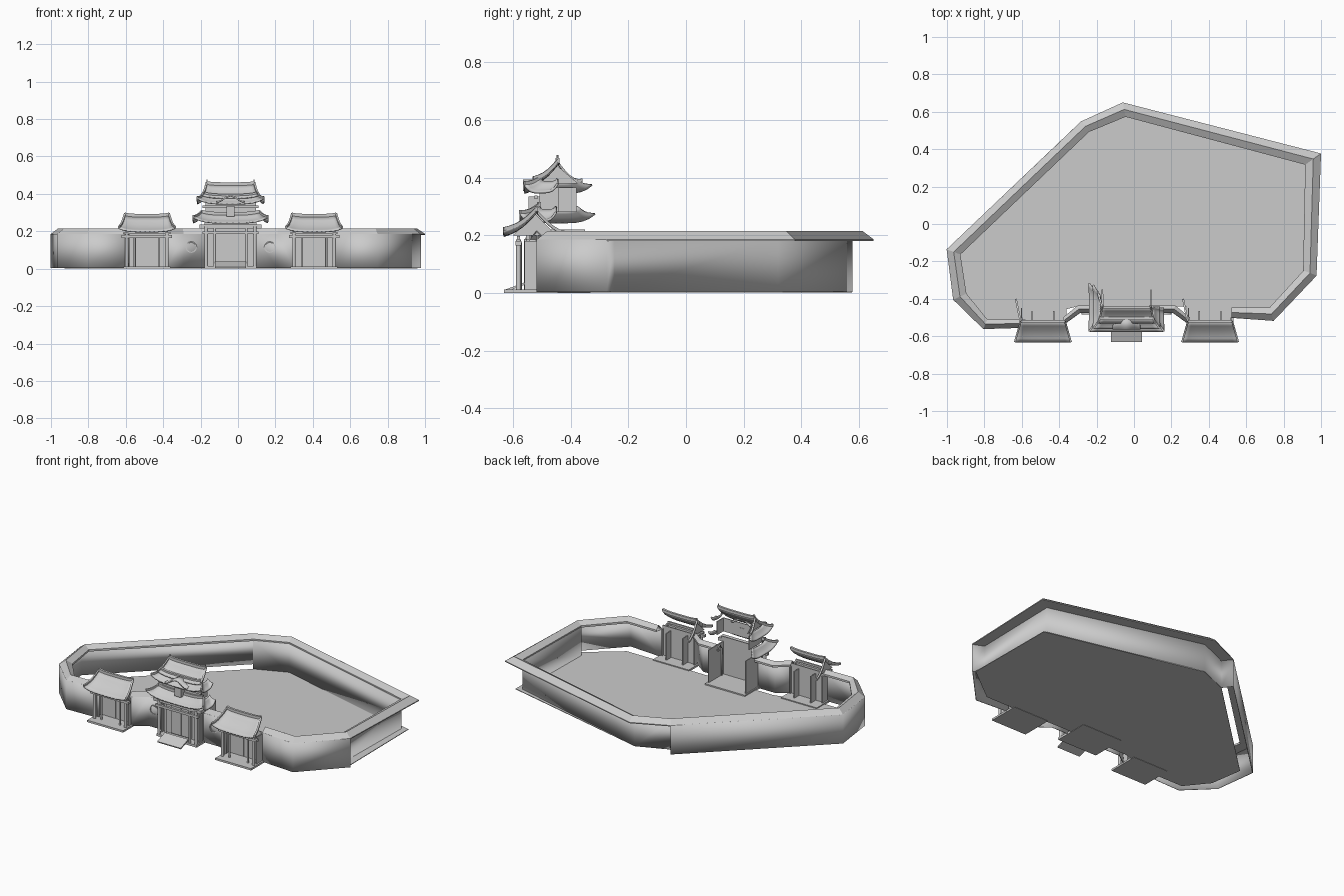
import bpy, bmesh, math
from mathutils import Vector

if "Cube" in bpy.data.objects:
    bpy.data.objects.remove(bpy.data.objects["Cube"])

grey = bpy.data.materials.new("plain grey")
grey.use_nodes = True
COLOUR = (0.6, 0.6, 0.6, 1)
grey.diffuse_color = COLOUR
grey.node_tree.nodes["Principled BSDF"].inputs["Base Color"].default_value = COLOUR

CX = -0.04  # axis of the gatehouse row


def finish(name, bm, smooth=None, thick=0):
    bmesh.ops.recalc_face_normals(bm, faces=bm.faces)
    me = bpy.data.meshes.new(name)
    bm.to_mesh(me)
    bm.free()
    ob = bpy.data.objects.new(name, me)
    bpy.context.collection.objects.link(ob)
    me.materials.append(grey)
    if thick:
        mod = ob.modifiers.new("thickness", 'SOLIDIFY')
        mod.thickness, mod.offset = thick, 0
    if smooth:
        bpy.ops.object.select_all(action='DESELECT')
        ob.select_set(True)
        bpy.context.view_layer.objects.active = ob
        bpy.ops.object.shade_smooth_by_angle(angle=math.radians(smooth))
    return ob


def box(name, x0, x1, y0, y1, z0, z1):
    bm = bmesh.new()
    bmesh.ops.create_cube(bm, size=1)
    for v in bm.verts:
        v.co = ((x0 + x1) / 2 + v.co.x * (x1 - x0), (y0 + y1) / 2 + v.co.y * (y1 - y0),
                (z0 + z1) / 2 + v.co.z * (z1 - z0))
    return finish(name, bm)


def strips(name, rows, smooth=None, thick=0):
    """Skin a surface through rows of points."""
    bm = bmesh.new()
    grid = [[bm.verts.new(p) for p in row] for row in rows]
    for a, b in zip(grid, grid[1:]):
        for i in range(len(a) - 1):
            bm.faces.new((a[i], a[i + 1], b[i + 1], b[i]))
    return finish(name, bm, smooth, thick)


def sheet(name, pts, thick=0.004):
    bm = bmesh.new()
    bm.faces.new([bm.verts.new(p) for p in pts])
    return finish(name, bm, None, thick)


def column(name, x, y, z0, z1, r=0.008):
    bm = bmesh.new()
    bmesh.ops.create_cone(bm, cap_ends=True, segments=10, radius1=r, radius2=r, depth=z1 - z0)
    bmesh.ops.translate(bm, verts=bm.verts, vec=(x, y, (z0 + z1) / 2))
    return finish(name, bm, 40)


def beam(name, pts, w=0.01, h=0.012):
    """Sweep an upright rectangle along a path."""
    bm = bmesh.new()
    pts = [Vector(p) for p in pts]
    rings = []
    for i, p in enumerate(pts):
        d = pts[min(i + 1, len(pts) - 1)] - pts[max(i - 1, 0)]
        s = Vector((-d.y, d.x, 0)).normalized() * w / 2
        u = Vector((0, 0, h / 2))
        rings.append([bm.verts.new(q) for q in (p + s + u, p - s + u, p - s - u, p + s - u)])
    for a, b in zip(rings, rings[1:]):
        for k in range(4):
            bm.faces.new((a[k], a[(k + 1) % 4], b[(k + 1) % 4], b[k]))
    bm.faces.new(rings[0])
    bm.faces.new(rings[-1])
    return finish(name, bm)


def roof(name, t0, t1, b0, b1, lift=0.02, sag=0.014, trim=True):
    """Sagging roof slope with upturned ends, from top edge t0-t1 to eave b0-b1."""
    t0, t1, b0, b1 = map(Vector, (t0, t1, b0, b1))
    n, m = 12, 5

    def at(u, v):
        p = t0.lerp(t1, u).lerp(b0.lerp(b1, u), v)
        p.z += lift * abs(2 * u - 1) ** 4 * (0.4 + 0.6 * v) - sag * math.sin(math.pi * v)
        return p
    strips(name, [[at(i / n, j / m) for i in range(n + 1)] for j in range(m + 1)], 40, 0.008)
    if trim:
        up = Vector((0, 0, 0.006))
        beam(name + "_ridge", [at(i / n, 0) + up for i in range(n + 1)], 0.014, 0.018)
        for side, u in (("right", 0), ("left", 1)):
            beam(f"{name}_{side}_verge", [at(u, j / m) + up for j in range(m + 1)])


def curved_verge(name, x, y0, z0, y1, z1, sag=0.014, flick=0.012):
    path = []
    for j in range(7):
        t = j / 6
        path.append((x - 0.025 * t, y0 + (y1 - y0) * t,
                     z0 + (z1 - z0) * t - sag * math.sin(math.pi * t) + flick * t ** 4))
    beam(name, path)


# Perimeter: outer and inner edges of the coping, from the east gate round to the west gate
outer = [(.52, -.5), (.746, -.516), (.976, -.275), (1, .377), (-.06, .65), (-.28, .55),
         (-1, -.136), (-.965, -.404), (-.805, -.56), (-.58, -.553)]
inner = [(.52, -.446), (.725, -.446), (.906, -.249), (.917, .318), (-.045, .575), (-.238, .495),
         (-.928, -.163), (-.896, -.372), (-.784, -.51), (-.58, -.51)]


def coping(name, out, inn):
    rows = [[(*p, .186) for p in out],
            [((a[0] + b[0]) / 2, (a[1] + b[1]) / 2, .214) for a, b in zip(out, inn)],
            [(*p, .194) for p in inn], [(*p, .182) for p in inn], [(*p, .18) for p in out]]
    strips(name, rows + rows[:1])


def wall(name, path, smooth=62):
    strips(name, [[(*p, .004) for p in path], [(*p, .186) for p in path]], smooth, 0.004)


coping("perimeter_coping", outer, inner)
wall("perimeter_wall", outer[:3] + inner[2:6] + outer[5:])

# Floor
floor = inner[:]
floor[2], floor[3] = (.96, -.265), (.955, .335)
sheet("courtyard_floor", [(*p, .004) for p in floor + [(-.3, -.44), (.2, -.44)]], 0.004)

# Short front walls beside the middle gate, with round windows
front_out = [(-.38, -.54), (-.29, -.475), (-.16, -.475)]
front_in = [(-.38, -.5), (-.3, -.435), (-.16, -.435)]
for side, flip in (("right", False), ("left", True)):
    fx = (lambda p: (2 * CX - p[0], p[1])) if flip else (lambda p: p)
    o, i = [fx(p) for p in front_out], [fx(p) for p in front_in]
    coping(f"{side}_front_coping", o, i)
    wall(f"{side}_front_wall", o, 30)
    wx = fx((-.25, 0))[0]
    ring = []
    for r, y in ((.03, -.477), (.03, -.483), (.025, -.483), (.025, -.477)):
        ring.append([(wx + r * math.cos(k * math.pi / 12), y, .115 + r * math.sin(k * math.pi / 12))
                     for k in range(25)])
    strips(f"{side}_round_window", ring)

# Side gates
for side, x in (("right", CX - .447), ("left", CX + .447)):
    g = side + "_gate"
    box(g + "_base", x - .125, x + .125, -.63, -.43, 0, .012)
    box(g + "_facade", x - .115, x + .115, -.518, -.512, .01, .2)
    box(g + "_lintel", x - .135, x + .135, -.59, -.57, .165, .18)
    box(g + "_eave_beam", x - .125, x + .125, -.585, -.575, .185, .197)
    for s in (-1, 1):
        box(f"{g}_side_wall", x + s * .112 - .003, x + s * .112 + .003, -.56, -.5, .01, .18)
        box(f"{g}_back_wall", x + s * .058 - .003, x + s * .058 + .003, -.515, -.465, .01, .18)
        column(f"{g}_outer_column", x + s * .108, -.58, .01, .185, .009)
        column(f"{g}_inner_column", x + s * .065, -.575, .01, .175, .006)
        box(f"{g}_door_leaf", x + s * .03 - .027, x + s * .03 + .027, -.524, -.518, .015, .15)
    roof(g + "_roof", (x - .118, -.52, .278), (x + .118, -.52, .278),
         (x - .15, -.632, .198), (x + .15, -.632, .198), .018)
    curved_verge(g + "_rear_verge", x - .12, -.52, .285, -.4, .195)
    sheet(g + "_gable", [(x - .115, -.6, .2), (x - .115, -.52, .272), (x - .115, -.45, .2)])

# Middle gate: base, ramp and ground storey
box("middle_base", CX - .14, CX + .14, -.555, -.33, 0, .014)
sheet("entrance_ramp", [(CX - .082, -.63, .006), (CX + .082, -.63, .006),
                        (CX + .082, -.555, .034), (CX - .082, -.555, .034)], 0.008)
box("middle_facade", CX - .14, CX + .14, -.503, -.497, .01, .25)
box("middle_lintel", CX - .15, CX + .15, -.555, -.54, .185, .2)
box("middle_eave_beam", CX - .165, CX + .165, -.55, -.5, .215, .235)
box("doorway_head", CX - .085, CX + .085, -.515, -.503, .2, .22)
for s in (-1, 1):
    box("middle_side_wall", CX + s * .13 - .003, CX + s * .13 + .003, -.52, -.35, .01, .22)
    column("middle_outer_column", CX + s * .13, -.545, .01, .225, .01)
    column("middle_inner_column", CX + s * .085, -.545, .01, .215, .007)
    box("middle_door_leaf", CX + s * .036 - .034, CX + s * .036 + .034, -.51, -.503, .02, .2)

# Lower roof of the middle gate
roof("lower_roof", (CX - .155, -.51, .288), (CX + .155, -.51, .288),
     (CX - .2, -.575, .245), (CX + .2, -.575, .245), .03, .008)
roof("lower_roof_right_end", (CX - .155, -.51, .288), (CX - .155, -.375, .288),
     (CX - .2, -.575, .245), (CX - .2, -.315, .245), .03, .008, False)
roof("lower_roof_left_end", (CX + .155, -.51, .288), (CX + .155, -.45, .288),
     (CX + .2, -.575, .245), (CX + .2, -.45, .25), .03, .008, False)

# Upper storey
box("upper_front_wall", CX - .135, CX + .135, -.508, -.502, .28, .365)
box("upper_right_wall", CX - .135, CX - .13, -.508, -.38, .28, .365)
box("upper_left_wall", CX + .13, CX + .135, -.508, -.44, .28, .365)
box("upper_rail", CX - .15, CX + .15, -.525, -.515, .325, .337)
box("upper_window", CX - .022, CX + .022, -.545, -.5, .28, .335)

# Upper skirt roof, arched gable and top roof
roof("skirt_roof", (CX - .14, -.505, .385), (CX + .14, -.505, .385),
     (CX - .178, -.56, .347), (CX + .178, -.56, .347), .028, .006)
roof("skirt_roof_right_end", (CX - .14, -.505, .385), (CX - .14, -.385, .385),
     (CX - .178, -.56, .347), (CX - .178, -.325, .347), .028, .006, False)
roof("skirt_roof_left_end", (CX + .14, -.505, .385), (CX + .14, -.445, .385),
     (CX + .178, -.56, .347), (CX + .178, -.445, .35), .028, .006, False)
arch = [(CX + .075 * t, .363 + .016 * math.cos(math.pi * t)) for t in [k / 7 for k in range(-7, 8)]]
strips("arched_gable", [[(x, y, z + .01) for x, z in arch] for y in (-.565, -.5)], 40, 0.008)
roof("top_roof", (CX - .128, -.445, .447), (CX + .128, -.445, .447),
     (CX - .15, -.53, .378), (CX + .15, -.53, .378), .014, .012)
curved_verge("top_rear_verge", CX - .13, -.445, .452, -.36, .378)
sheet("top_gable", [(CX - .125, -.515, .38), (CX - .125, -.445, .44), (CX - .125, -.375, .38)])
for s in (-1, 1):
    column("ridge_finial", CX + s * .125, -.445, .45, .478, .003)
